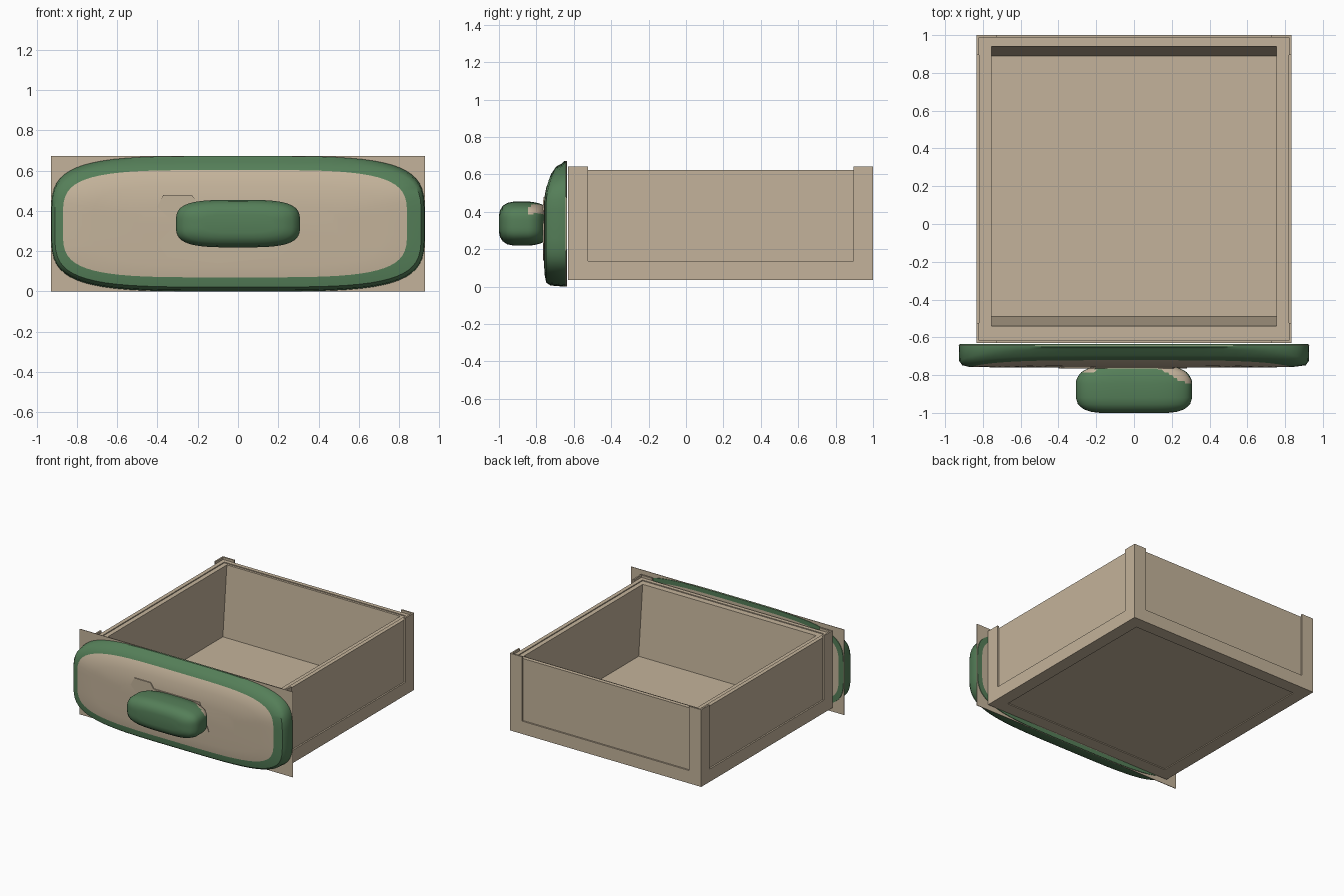
import bpy
import bmesh
from math import cos, sin, pi

cube = bpy.data.objects.get("Cube")
if cube:
    bpy.data.objects.remove(cube, do_unlink=True)


def material(name, rgb):
    m = bpy.data.materials.new(name)
    m.use_nodes = True
    m.diffuse_color = (*rgb, 1)
    bsdf = m.node_tree.nodes["Principled BSDF"]
    bsdf.inputs["Base Color"].default_value = (*rgb, 1)
    bsdf.inputs["Roughness"].default_value = 0.8
    return m


TAN = material("tan wood", (0.55, 0.45, 0.325))
GREEN = material("green paint", (0.09, 0.21, 0.098))


def loft(name, rings, mats, rule=None, smooth=None):
    """Skin a list of point rings, cap both ends, colour faces by a rule."""
    bm = bmesh.new()
    loops = [[bm.verts.new(p) for p in ring] for ring in rings]
    n = len(loops[0])
    for a, b in zip(loops, loops[1:]):
        for i in range(n):
            j = (i + 1) % n
            bm.faces.new((a[i], a[j], b[j], b[i]))
    bm.faces.new(loops[0][::-1])
    bm.faces.new(loops[-1])
    bmesh.ops.recalc_face_normals(bm, faces=bm.faces)
    if rule:
        for f in bm.faces:
            f.material_index = rule(f.calc_center_median())
    mesh = bpy.data.meshes.new(name)
    bm.to_mesh(mesh)
    bm.free()
    for m in mats:
        mesh.materials.append(m)
    obj = bpy.data.objects.new(name, mesh)
    bpy.context.collection.objects.link(obj)
    if smooth:
        bpy.ops.object.select_all(action='DESELECT')
        obj.select_set(True)
        bpy.context.view_layer.objects.active = obj
        bpy.ops.object.shade_smooth_by_angle(angle=smooth)
    return obj


def rect(hx, y0, y1, z):
    return [(-hx, y0, z), (hx, y0, z), (hx, y1, z), (-hx, y1, z)]


def inset(d, z):
    """Rectangle of the tray outline, moved inward by d."""
    return rect(SIDE - d, FRONT + d, BACK - d, z)


def rounded(y, hx, z0, z1, n, cx=0, segments=64, bend=None):
    """Superellipse ring facing the front."""
    ring = []
    for i in range(segments):
        c, s = (f(2 * pi * (i + 0.5) / segments) for f in (cos, sin))
        x = cx + hx * abs(c) ** (2 / n) * (1 if c > 0 else -1)
        z = (z0 + z1) / 2 + (z1 - z0) / 2 * abs(s) ** (2 / n) * (1 if s > 0 else -1)
        ring.append((x, y + (bend(z) if bend else 0), z))
    return ring


# Drawer tray: underside panel, bottom rail, recessed walls, stepped rim, cavity
FRONT, BACK, SIDE = -0.63, 1.0, 0.833
loft("drawer_tray", [
    inset(0.1, 0.042), inset(0.1, 0.035), inset(0, 0.035), inset(0, 0.136),
    inset(0.012, 0.136), inset(0.012, 0.624), inset(0.043, 0.624), inset(0.043, 0.617),
    rect(0.755, -0.54, 0.94, 0.617),
    rect(0.755, -0.49, 0.89, 0.07)], [TAN])

# Thin L-shaped corner posts standing proud of the walls
ARM, THICK = 0.105, 0.012
profile = [(0, 0), (ARM, 0), (ARM, THICK), (THICK, THICK), (THICK, ARM), (0, ARM)]
for side, sx in (("left", 1), ("right", -1)):
    for end, y, sy in (("front", FRONT, 1), ("back", BACK, -1)):
        loft(f"{end}_{side}_post",
             [[(sx * (SIDE - a), y + sy * b, z) for a, b in profile]
              for z in (0.136, 0.642)], [TAN])

# Thin backing board, its corners showing around the drawer front
loft("backing_board", [rect(0.928, -0.644, -0.64, z) for z in (0, 0.672)], [TAN])


# Pillowy drawer front: green rim around a tan face, leaning back near the top
def lean(z):
    return 1.2 * max(0, z - 0.43) ** 2


N = 4.2
pad = [rounded(-0.636, 0.885, 0.035, 0.637, N),
       rounded(-0.636, 0.925, 0.0, 0.672, N),
       rounded(-0.652, 0.928, 0.0, 0.672, N),
       rounded(-0.725, 0.926, 0.006, 0.66, N, bend=lean),
       rounded(-0.748, 0.91, 0.022, 0.642, N, bend=lean),
       rounded(-0.757, 0.855, 0.07, 0.603, N, -0.015, bend=lean),
       rounded(-0.759, 0.72, 0.13, 0.53, N, bend=lean),
       rounded(-0.76, 0.5, 0.2, 0.43, N)]


def pad_colour(p):
    x, z = (p.x + 0.015) / 0.858, (p.z - 0.336) / 0.268
    face = p.y < -0.68 and abs(x) ** N + abs(z) ** N < 1
    back = p.y > -0.637 and abs(p.x) < 0.1 and abs(p.z - 0.336) < 0.1
    return 1 if face or back else 0


loft("drawer_front", pad, [GREEN, TAN], pad_colour, smooth=0.7)

# Irregular mount plate behind the handle
mount = [(-0.4, 0.42), (-0.37, 0.48), (-0.23, 0.48), (-0.2, 0.44), (0.2, 0.44),
         (0.28, 0.23), (0.2, 0.17), (-0.1, 0.14), (-0.35, 0.17), (-0.4, 0.24),
         (-0.31, 0.33)]
loft("handle_mount", [[(x, y + lean(z), z) for x, z in mount]
                      for y in (-0.757, -0.765)], [TAN])

# Chunky rounded handle, tan wedges on its rear upper corners
sections = [(-0.755, 0.22, 0.095), (-0.77, 0.255, 0.103), (-0.785, 0.28, 0.108),
            (-0.8, 0.292, 0.112), (-0.815, 0.301, 0.115), (-0.83, 0.306, 0.117),
            (-0.845, 0.308, 0.118), (-0.92, 0.308, 0.118), (-0.955, 0.297, 0.111),
            (-0.98, 0.268, 0.095), (-0.995, 0.225, 0.07), (-1.0, 0.18, 0.045)]


def handle_colour(p):
    right_wedge = p.x > 0.1 and p.y > -0.755 - 0.5 * (p.x - 0.1)
    left_wedge = p.x < -0.2 and p.y > -0.78
    return 1 if p.z > 0.39 and (right_wedge or left_wedge) else 0


loft("handle", [rounded(y, hx, 0.337 - hz, 0.337 + hz, 3.5, segments=72)
                for y, hx, hz in sections], [GREEN, TAN], handle_colour, smooth=1.0)
